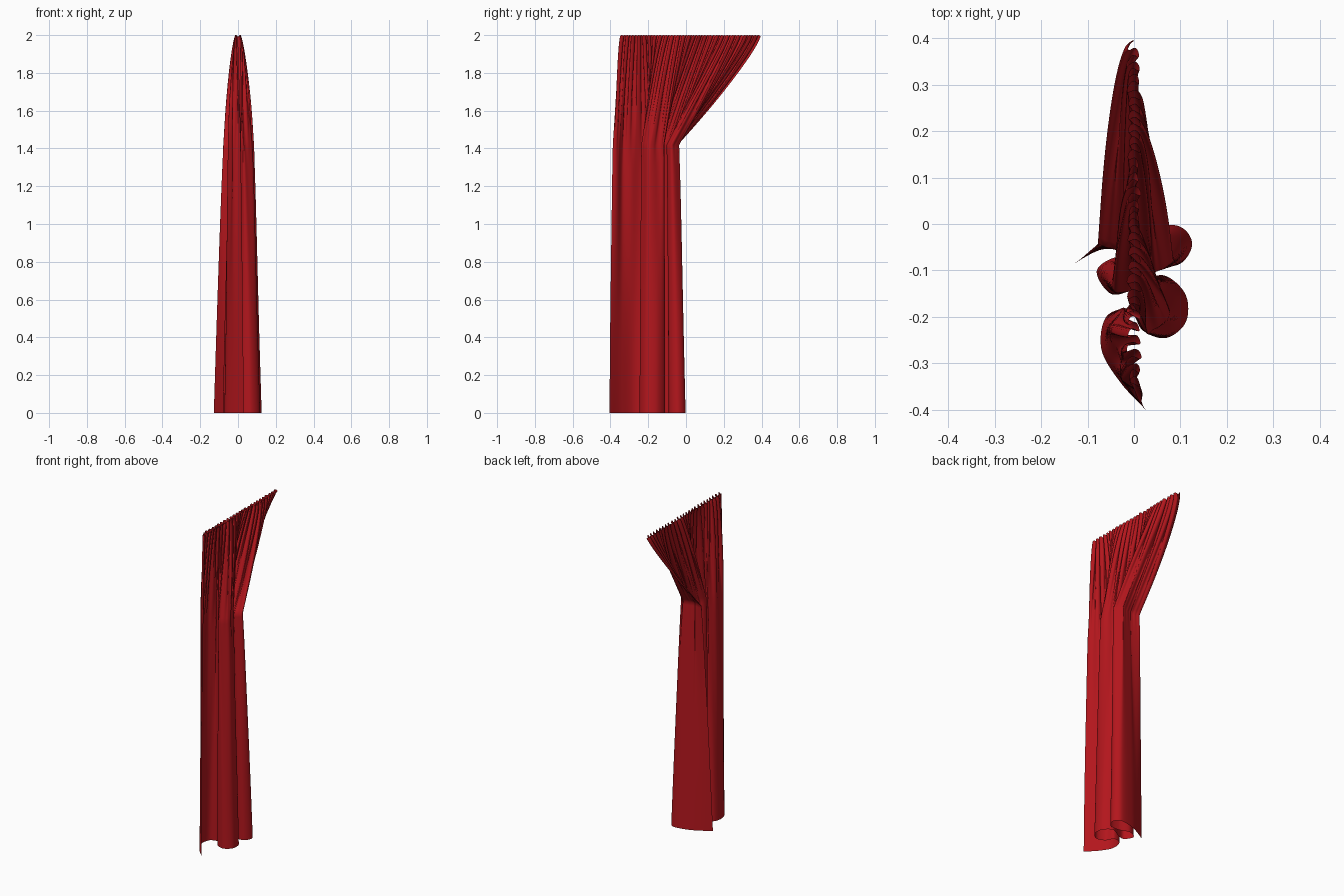
import bpy, bmesh, math, random
from mathutils import Vector

if "Cube" in bpy.data.objects:
    bpy.data.objects.remove(bpy.data.objects["Cube"])

random.seed(4)
COLS, ROWS, TIE = 520, 110, 1.42

# Folded hem line seen from above (x, y)
HEM = [(0.03, -0.405), (-0.03, -0.34), (-0.07, -0.27), (-0.06, -0.20), (-0.01, -0.185),
       (0.02, -0.23), (0.07, -0.245), (0.112, -0.21), (0.11, -0.15), (0.06, -0.11),
       (0.0, -0.14), (-0.05, -0.15), (-0.08, -0.10), (-0.03, -0.07), (0.04, -0.09),
       (0.10, -0.085), (0.125, -0.04), (0.09, -0.003), (0.0, -0.018), (-0.07, -0.05),
       (-0.128, -0.085)]


def resample(points, count):
    """Catmull-Rom through the points, evenly spaced by length."""
    p = [Vector(q) for q in points]
    p = [2 * p[0] - p[1]] + p + [2 * p[-1] - p[-2]]
    fine = []
    for i in range(1, len(p) - 2):
        a, b, c, d = p[i - 1:i + 3]
        for k in range(40):
            t = k / 40
            fine.append(0.5 * (2 * b + (c - a) * t + (2 * a - 5 * b + 4 * c - d) * t * t
                               + (3 * b - a - 3 * c + d) * t ** 3))
    fine.append(p[-2])
    dist = [0.0]
    for a, b in zip(fine, fine[1:]):
        dist.append(dist[-1] + (b - a).length)
    out, j = [], 0
    for i in range(count):
        want = dist[-1] * i / (count - 1)
        while j < len(fine) - 2 and dist[j + 1] < want:
            j += 1
        f = (want - dist[j]) / max(dist[j + 1] - dist[j], 1e-9)
        out.append(fine[j].lerp(fine[j + 1], min(f, 1)))
    return out


def smooth(t):
    t = min(max(t, 0), 1)
    return t * t * (3 - 2 * t)


hem = resample(HEM, COLS)
phase = [random.uniform(-0.8, 0.8) for _ in range(30)]
size = [random.uniform(0.7, 1.3) for _ in range(30)]


def wobble(table, s):
    f = s * 28
    i = int(f)
    return table[i] + (table[i + 1] - table[i]) * smooth(f - i)


def cloth_point(i, z):
    s = i / (COLS - 1)
    b = hem[i]
    # Three guide lines: gathered heading, tied waist, loose hem
    top = Vector((0.0, -0.35 + 0.74 * s))
    my = b.y * 0.97 if b.y < -0.13 else -0.126 + (b.y + 0.13) * 0.66
    my += (-0.048 - my) * smooth((s - 0.84) / 0.16)
    mid = Vector((b.x * 0.6, my))
    if z > TIE:
        u = (2 - z) / (2 - TIE)
        ux, uy = u ** 0.65, u ** (0.7 + 0.5 * s)
        x, y = top.x + (mid.x - top.x) * ux, top.y + (mid.y - top.y) * uy
    else:
        v = ((TIE - z) / TIE) ** 0.85
        x, y = mid.lerp(b, v)
    # Fine heading pleats that merge into broader tied folds
    fine = 1 - smooth((2 - z) / 0.75)
    broad = smooth((2 - z) / 0.45) * smooth((z - 0.25) / 1.3)
    a = s * 25 * math.tau + wobble(phase, s)
    x += 0.013 * fine * wobble(size, s) * math.sin(a)
    y += 0.006 * fine * math.cos(2 * a + 0.7)
    w = s * 12 * math.tau + wobble(phase, s)
    x += 0.009 * broad * math.sin(w)
    y += 0.005 * broad * math.cos(w * 0.5)
    return x, y, z - 0.009 * fine ** 8 * (0.5 + 0.5 * math.sin(a * 2 + 1))


# Curtain: one draped sheet, gathered at the top and tied back
bm = bmesh.new()
grid = [[bm.verts.new(cloth_point(i, 2 * r / ROWS)) for i in range(COLS)]
        for r in range(ROWS + 1)]
for lo, hi in zip(grid, grid[1:]):
    for i in range(COLS - 1):
        bm.faces.new((lo[i], lo[i + 1], hi[i + 1], hi[i]))
for f in bm.faces:
    f.smooth = True
mesh = bpy.data.meshes.new("curtain")
bm.to_mesh(mesh)
bm.free()
curtain = bpy.data.objects.new("curtain", mesh)
bpy.context.collection.objects.link(curtain)

# Red cloth
red = bpy.data.materials.new("red_cloth")
red.diffuse_color = (0.45, 0.008, 0.012, 1)
red.use_nodes = True
red.node_tree.nodes["Principled BSDF"].inputs["Base Color"].default_value = red.diffuse_color
mesh.materials.append(red)
